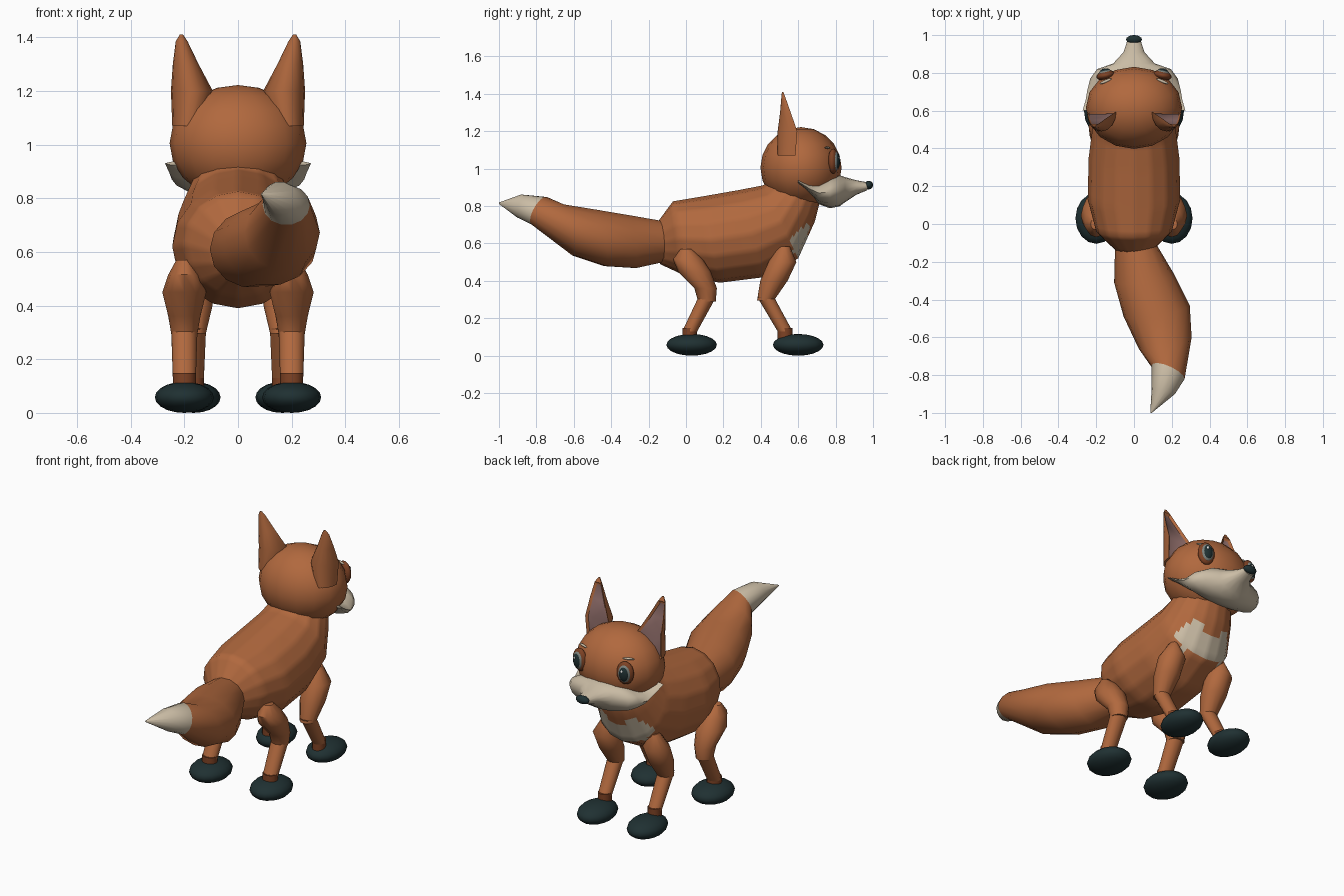
import bpy, bmesh, math
from mathutils import Vector, Matrix

if "Cube" in bpy.data.objects:
    bpy.data.objects.remove(bpy.data.objects["Cube"], do_unlink=True)


def material(name, rgb):
    m = bpy.data.materials.new(name)
    m.use_nodes = True
    m.diffuse_color = (*rgb, 1)
    m.node_tree.nodes["Principled BSDF"].inputs["Base Color"].default_value = (*rgb, 1)
    return m


ORANGE = material("fox orange", (0.44, 0.14, 0.048))
CREAM = material("cream", (0.60, 0.51, 0.38))
DARK = material("dark teal", (0.014, 0.03, 0.032))
RUST = material("rust", (0.21, 0.055, 0.018))
MAUVE = material("ear mauve", (0.27, 0.15, 0.14))
GREY = material("eye grey", (0.20, 0.22, 0.20))
WHITE = material("eye white", (0.8, 0.8, 0.78))


def finish(bm, name, mats, angle=50):
    bmesh.ops.recalc_face_normals(bm, faces=bm.faces)
    mesh = bpy.data.meshes.new(name)
    bm.to_mesh(mesh)
    bm.free()
    ob = bpy.data.objects.new(name, mesh)
    bpy.context.collection.objects.link(ob)
    for m in mats:
        mesh.materials.append(m)
    bpy.ops.object.select_all(action="DESELECT")
    bpy.context.view_layer.objects.active = ob
    ob.select_set(True)
    bpy.ops.object.shade_smooth_by_angle(angle=math.radians(angle))
    return ob


def loft(rings, n):
    """Skin elliptical rings, each given as centre and two half-axis vectors."""
    bm = bmesh.new()
    loops = []
    for c, u, v in rings:
        angles = [2 * math.pi * i / n for i in range(n)]
        loops.append([bm.verts.new(Vector(c) + Vector(u) * math.cos(a) + Vector(v) * math.sin(a))
                      for a in angles])
    for a, b in zip(loops, loops[1:]):
        for i in range(n):
            j = (i + 1) % n
            bm.faces.new((a[i], a[j], b[j], b[i]))
    bm.faces.new(loops[0])
    bm.faces.new(loops[-1])
    return bm


def ellipsoid(name, centre, radii, mat, turn=0, seg=16, rings=10):
    bm = bmesh.new()
    mx = Matrix.Translation(centre) @ Matrix.Rotation(turn, 4, "Z") @ Matrix.Diagonal((*radii, 1))
    bmesh.ops.create_uvsphere(bm, u_segments=seg, v_segments=rings, radius=1, matrix=mx)
    return finish(bm, name, [mat])


# Body: spine point, belly point and half width of each ring
body_rings = []
for ty, tz, by, bz, w in [
        (-0.155, 0.71, -0.14, 0.49, 0.09), (-0.07, 0.825, -0.01, 0.43, 0.20),
        (0.08, 0.85, 0.18, 0.39, 0.245), (0.28, 0.885, 0.42, 0.42, 0.24),
        (0.41, 0.91, 0.60, 0.52, 0.22), (0.46, 0.94, 0.69, 0.72, 0.18),
        (0.50, 0.95, 0.72, 0.84, 0.15)]:
    top, belly = Vector((0, ty, tz)), Vector((0, by, bz))
    body_rings.append(((top + belly) / 2, (w, 0, 0), (top - belly) / 2))
bm = loft(body_rings, 16)
bmesh.ops.subdivide_edges(bm, edges=bm.edges[:], cuts=4, use_grid_fill=True)
# Chest bib
for f in bm.faces:
    p = f.calc_center_median()
    inside = (p.x / 0.18) ** 2 + ((p.z - 0.62) / 0.10) ** 2 < 1
    if p.y > 0.52 and inside and p.z < 0.63 + 0.6 * abs(p.x):
        f.material_index = 1
finish(bm, "body", [ORANGE, CREAM])

# Tail with a pale tip
tail_rings = [((x, y, z), (rx, dy, 0), (0, -dy, rz)) for x, y, z, rx, rz, dy in [
    (0.01, -0.11, 0.61, 0.11, 0.11, 0), (0.055, -0.29, 0.61, 0.16, 0.145, 0.02),
    (0.12, -0.46, 0.63, 0.175, 0.155, 0.03), (0.165, -0.63, 0.672, 0.14, 0.14, 0.03),
    (0.18, -0.785, 0.775, 0.088, 0.075, -0.035), (0.155, -0.89, 0.80, 0.062, 0.063, -0.01),
    (0.09, -1.0, 0.815, 0.004, 0.004, 0)]]
bm = loft(tail_rings, 14)
bm.faces.ensure_lookup_table()
for f in bm.faces:
    if f.calc_center_median().y < -0.77:
        f.material_index = 1
finish(bm, "tail", [ORANGE, CREAM])

# Head, muzzle with cheek tufts, nose
ellipsoid("head", (0, 0.615, 1.005), (0.255, 0.217, 0.217), ORANGE)
muzzle_rings = [((0, y, (lo + hi) / 2), (w, 0, 0), (0, 0, (hi - lo) / 2)) for y, w, lo, hi in [
    (0.60, 0.272, 0.915, 0.945), (0.66, 0.255, 0.86, 0.925), (0.71, 0.247, 0.81, 0.93),
    (0.77, 0.232, 0.788, 0.962), (0.82, 0.195, 0.798, 0.965), (0.85, 0.11, 0.82, 0.955),
    (0.91, 0.055, 0.86, 0.938), (0.97, 0.036, 0.885, 0.927)]]
finish(loft(muzzle_rings, 16), "muzzle", [CREAM])
ellipsoid("nose", (0, 0.977, 0.912), (0.042, 0.023, 0.023), DARK)

for s, side in ((1, "left"), (-1, "right")):
    # Eyes and brows
    turn = -s * 0.22
    out = Vector((s * 0.22, 1, 0)).normalized()
    eye = Vector((s * 0.15, 0.787, 1.04))
    ellipsoid(side + "_eye_rim", eye, (0.05, 0.026, 0.067), RUST, turn)
    ellipsoid(side + "_iris", eye + out * 0.012, (0.037, 0.021, 0.052), GREY, turn)
    ellipsoid(side + "_pupil", eye + out * 0.018, (0.030, 0.019, 0.044), DARK, turn)
    ellipsoid(side + "_eye_glint", eye + out * 0.034 + Vector((0.008, 0, 0.018)),
              (0.007, 0.004, 0.009), WHITE, turn, 8, 6)
    ellipsoid(side + "_brow", (s * 0.15, 0.756, 1.112), (0.035, 0.008, 0.006), CREAM, -s * 0.4, 10, 6)

    # Ears: rounded back, flat front with an inset lining
    bm = bmesh.new()
    rows = []
    for z, x, w, back, front in [
            (1.07, 0.185, 0.060, 0.49, 0.585), (1.20, 0.172, 0.078, 0.49, 0.595),
            (1.30, 0.195, 0.048, 0.503, 0.56), (1.385, 0.210, 0.022, 0.51, 0.53),
            (1.41, 0.211, 0.006, 0.513, 0.52)]:
        arc = [math.pi * i / 8 for i in range(9)]
        rows.append([bm.verts.new((s * (x + w * math.cos(a)), front - (front - back) * math.sin(a), z))
                     for a in arc])
    lining = []
    for a, b in zip(rows, rows[1:]):
        for i in range(9):
            j = (i + 1) % 9
            f = bm.faces.new((a[i], a[j], b[j], b[i]))
            if i == 8 and b is not rows[-1]:
                lining.append(f)
    bm.faces.new(rows[0])
    bm.faces.new(rows[-1])
    bmesh.ops.recalc_face_normals(bm, faces=bm.faces)
    bmesh.ops.inset_region(bm, faces=lining, thickness=0.012, depth=-0.012, use_even_offset=True)
    for f in lining:
        f.material_index = 1
    finish(bm, side + "_ear", [ORANGE, MAUVE], 45)

    # Legs: hip, thigh, knee and ankle positions as y, z, side and fore-aft radius
    for part, x, upper, lower, paw, paw_w in [
            ("front", 0.165, [(0.525, 0.585, 0.02, 0.03), (0.515, 0.50, 0.075, 0.075),
                              (0.47, 0.40, 0.07, 0.073), (0.425, 0.295, 0.045, 0.045)],
             [(0.425, 0.315, 0.046, 0.045), (0.53, 0.13, 0.038, 0.04)], 0.60, 0.10),
            ("hind", 0.20, [(0.0, 0.57, 0.03, 0.03), (0.01, 0.515, 0.06, 0.08),
                            (0.045, 0.45, 0.082, 0.088), (0.105, 0.36, 0.06, 0.06),
                            (0.112, 0.29, 0.048, 0.047)],
             [(0.112, 0.31, 0.049, 0.047), (0.02, 0.13, 0.043, 0.04)], 0.03, 0.11)]:
        name = side + "_" + part
        for label, pts in (("_thigh", upper), ("_shin", lower)):
            finish(loft([((s * x, y, z), (rx, 0, 0), (0, ry, 0)) for y, z, rx, ry in pts], 12),
                   name + label, [ORANGE])
        ay, az, arx, ary = lower[-1]
        cuff = [((s * x, ay + d, az + h), (arx, 0, 0), (0, ary, 0)) for d, h in ((0, 0.018), (0, -0.05))]
        finish(loft(cuff, 12), name + "_ankle", [RUST])
        ellipsoid(name + "_paw", (s * x, paw, 0.058), (paw_w, 0.135, 0.058), DARK)
